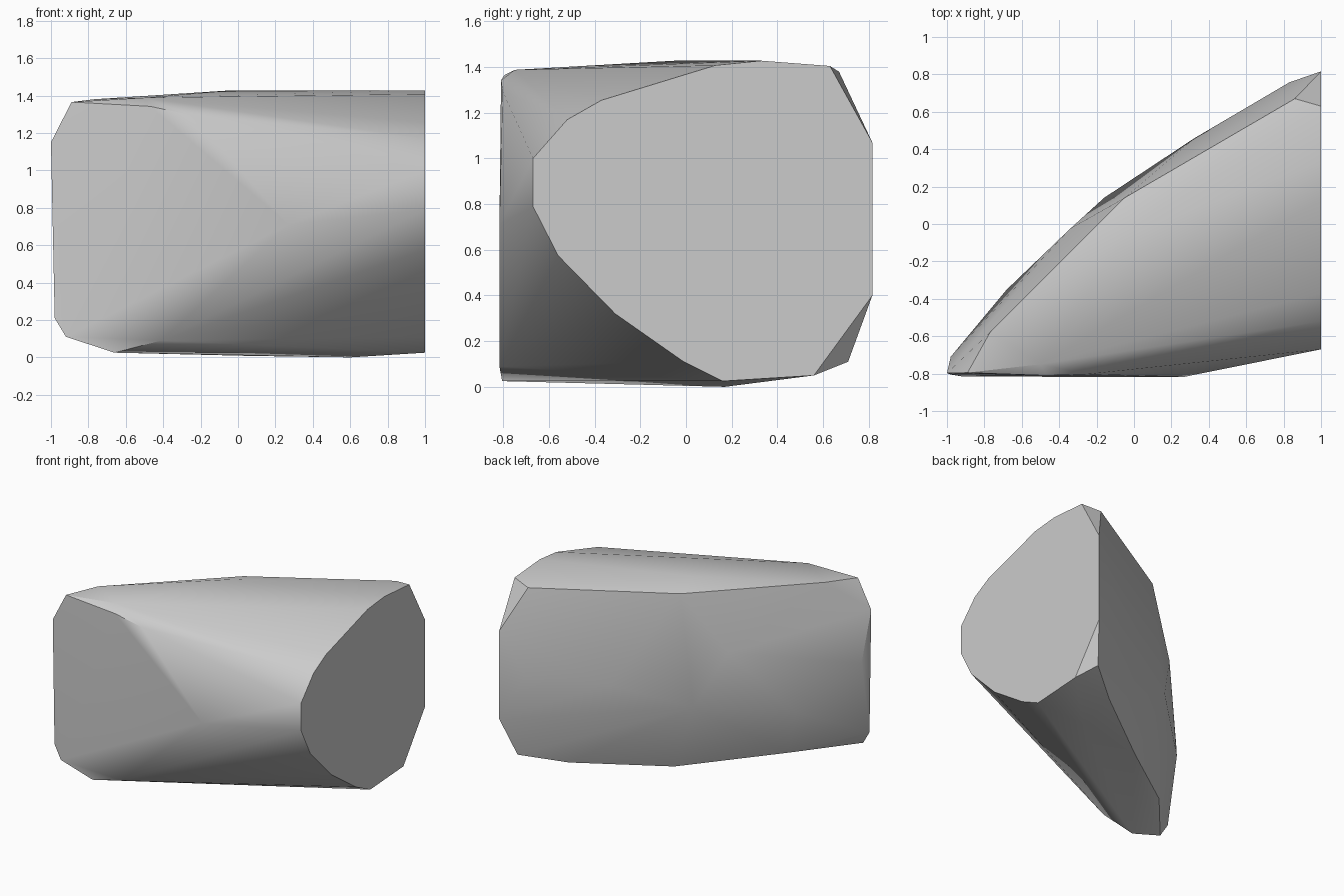
import bpy, bmesh, math

cube = bpy.data.objects.get("Cube")
if cube:
    bpy.data.objects.remove(cube, do_unlink=True)

# Flat broken end of the stone: (y, z) outline at x = 1
cut_end = [(-.67, 1), (-.67, .79), (-.56, .575), (-.31, .32), (-.01, .11),
           (.16, .025), (.56, .05), (.816, .4), (.816, 1.07), (.63, 1.405),
           (.33, 1.428), (.13, 1.408), (-.37, 1.255), (-.52, 1.17)]

# Nearly flat front
front = [(-.89, -.795, 1.365), (-1, -.797, 1.15), (-.98, -.805, .21),
         (-.92, -.815, .11), (-.66, -.805, .025), (-.41, -.817, .09),
         (.27, -.817, .71), (-.25, -.803, 1.295), (-.47, -.81, 1.342)]

# Gently domed top and its back rim
top = [(-.5, -.75, 1.388), (-.03, -.05, 1.428), (.86, .67, 1.38),
       (-.05, .14, 1.375), (-.77, -.58, 1.38)]

# Bulging back
back = [(.83, .757, .75), (.32, .457, .7), (-.16, .14, .54),
        (-.34, -.024, .94), (-.68, -.35, .45), (-.98, -.71, .77)]

# Underside and its back rim
base = [(.92, .71, .11), (.64, .495, .043), (.05, .07, .008),
        (-.57, -.41, .095), (.6, .17, 0)]

points = [(1, y, z) for y, z in cut_end] + front + top + back + base

# Wrap the corner points in a convex shell
bm = bmesh.new()
for p in points:
    bm.verts.new(p)
bmesh.ops.convex_hull(bm, input=bm.verts)
loose = [v for v in bm.verts if not v.link_faces]
bmesh.ops.delete(bm, geom=loose, context="VERTS")
bmesh.ops.dissolve_limit(bm, angle_limit=math.radians(0.5),
                         verts=bm.verts, edges=bm.edges)
bmesh.ops.recalc_face_normals(bm, faces=bm.faces)
mesh = bpy.data.meshes.new("stone")
bm.to_mesh(mesh)
bm.free()

# Single pale grey material
grey = bpy.data.materials.new("pale_grey")
grey.use_nodes = True
colour = (.6, .6, .6, 1)
grey.diffuse_color = colour
grey.node_tree.nodes["Principled BSDF"].inputs["Base Color"].default_value = colour
mesh.materials.append(grey)

stone = bpy.data.objects.new("stone", mesh)
bpy.context.collection.objects.link(stone)
bpy.ops.object.select_all(action="DESELECT")
stone.select_set(True)
bpy.context.view_layer.objects.active = stone
bpy.ops.object.shade_smooth_by_angle(angle=math.radians(33))
